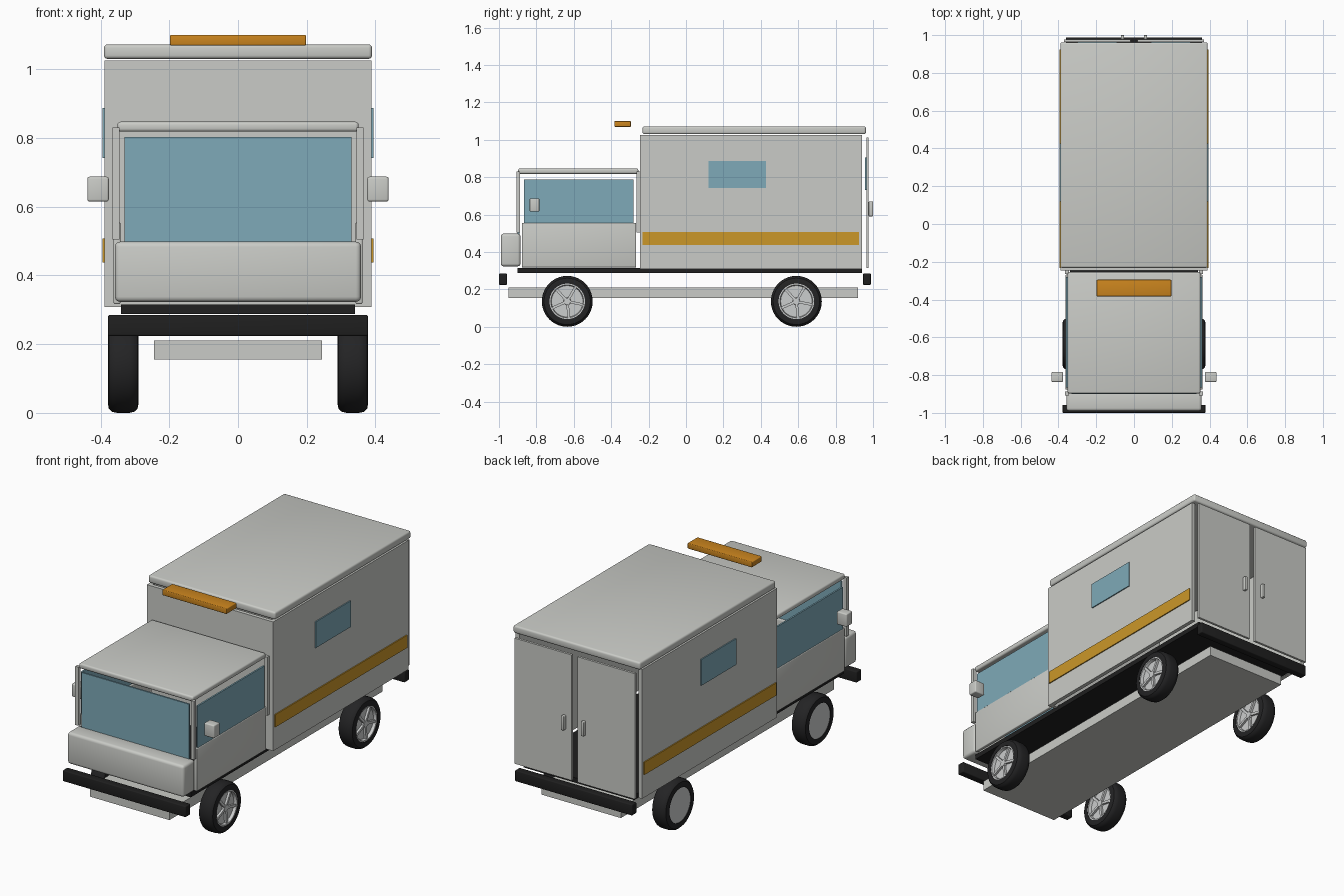
import bpy, bmesh, math
from mathutils import Matrix, Vector

if "Cube" in bpy.data.objects:
    bpy.data.objects.remove(bpy.data.objects["Cube"])


def mat(name, rgb):
    m = bpy.data.materials.new(name)
    m.diffuse_color = (*rgb, 1)
    m.use_nodes = True
    m.node_tree.nodes["Principled BSDF"].inputs["Base Color"].default_value = m.diffuse_color
    return m


BODY = mat("body_grey", (0.59, 0.60, 0.57))
GLASS = mat("glass_blue", (0.21, 0.40, 0.48))
STRIPE = mat("stripe_amber", (0.60, 0.31, 0.022))
LIGHT = mat("beacon_orange", (0.60, 0.235, 0.013))
BLACK = mat("trim_black", (0.014, 0.014, 0.014))
RUBBER = mat("tyre_black", (0.017, 0.017, 0.018))
RIM = mat("rim_silver", (0.60, 0.61, 0.61))


def finish(name, bm, m, smooth=False):
    bmesh.ops.recalc_face_normals(bm, faces=bm.faces)
    me = bpy.data.meshes.new(name)
    bm.to_mesh(me)
    bm.free()
    me.materials.append(m)
    ob = bpy.data.objects.new(name, me)
    bpy.context.collection.objects.link(ob)
    if smooth:
        bpy.ops.object.select_all(action='DESELECT')
        ob.select_set(True)
        bpy.context.view_layer.objects.active = ob
        bpy.ops.object.shade_smooth_by_angle(angle=math.radians(35))
    return ob


def box(name, x, y, z, m, bevel=0):
    """Box from (min, max) ranges, optionally with rounded edges."""
    bm = bmesh.new()
    bmesh.ops.create_cube(bm, size=1)
    for v in bm.verts:
        v.co = Vector([(a + b) / 2 + c * (b - a) for (a, b), c in zip((x, y, z), v.co)])
    if bevel:
        bmesh.ops.bevel(bm, geom=bm.edges[:], offset=bevel, segments=3,
                        profile=0.5, affect='EDGES')
    return finish(name, bm, m, bevel > 0)


def pair(name, x, y, z, m, bevel=0):
    """Same box on the right and left sides."""
    box("right_" + name, x, y, z, m, bevel)
    box("left_" + name, (-x[1], -x[0]), y, z, m, bevel)


def lathe(name, profile, centre, m, closed=True, steps=40):
    """Spin (x, radius) points around the wheel axle."""
    bm = bmesh.new()
    vs = [bm.verts.new((px, 0, r)) for px, r in profile]
    es = [bm.edges.new(e) for e in zip(vs, vs[1:])]
    if closed:
        es.append(bm.edges.new((vs[-1], vs[0])))
    bmesh.ops.spin(bm, geom=vs + es, cent=(0, 0, 0), axis=(1, 0, 0),
                   angle=math.tau, steps=steps, use_duplicate=False)
    bmesh.ops.remove_doubles(bm, verts=bm.verts[:], dist=1e-5)
    bmesh.ops.translate(bm, verts=bm.verts[:], vec=centre)
    return finish(name, bm, m, True)


# Chassis, floor and bumpers
box("chassis", (-0.244, 0.244), (-0.95, 0.92), (0.155, 0.21), BODY)
box("floor", (-0.34, 0.34), (-0.90, 0.94), (0.288, 0.315), BLACK)
box("front_bumper", (-0.378, 0.378), (-1.0, -0.957), (0.224, 0.285), BLACK, 0.005)
box("rear_bumper", (-0.36, 0.36), (0.947, 0.988), (0.224, 0.285), BLACK, 0.005)

# Cargo box
pair("box_wall", (0.366, 0.388), (-0.246, 0.94), (0.308, 1.025), BODY)
box("box_front_wall", (-0.366, 0.366), (-0.246, -0.225), (0.308, 1.025), BODY)
box("box_roof", (-0.39, 0.39), (-0.232, 0.962), (1.03, 1.072), BODY, 0.01)
pair("box_window", (0.387, 0.394), (0.12, 0.427), (0.742, 0.887), GLASS)
pair("stripe", (0.387, 0.394), (-0.232, 0.925), (0.437, 0.507), STRIPE)

# Rear doors with handles and inner glass
pair("rear_door", (0.018, 0.37), (0.964, 0.977), (0.315, 1.012), BODY)
pair("rear_door_glass", (0.09, 0.30), (0.957, 0.964), (0.73, 0.905), GLASS)
pair("door_handle", (0.052, 0.07), (0.977, 1.0), (0.59, 0.67), BODY, 0.004)

# Cab
box("cab_nose", (-0.358, 0.358), (-0.99, -0.885), (0.323, 0.498), BODY, 0.015)
box("cab_roof", (-0.351, 0.351), (-0.897, -0.255), (0.818, 0.847), BODY, 0.009)
box("windshield", (-0.33, 0.33), (-0.9, -0.891), (0.49, 0.802), GLASS)
pair("cab_door", (0.342, 0.362), (-0.877, -0.267), (0.317, 0.555), BODY, 0.004)
pair("cab_window", (0.35, 0.359), (-0.866, -0.28), (0.55, 0.787), GLASS)
pair("front_pillar", (0.345, 0.365), (-0.907, -0.888), (0.505, 0.83), BODY)
pair("rear_pillar", (0.345, 0.365), (-0.264, -0.246), (0.505, 0.83), BODY)
pair("mirror", (0.376, 0.438), (-0.836, -0.784), (0.615, 0.687), BODY, 0.006)

# Light bar
box("light_bar", (-0.198, 0.198), (-0.383, -0.295), (1.069, 1.1), LIGHT, 0.004)

# Wheels: the spoked face points to +x on every wheel
W, R = 0.044, 0.136
tyre = [(-W, 0.095), (-W, 0.112), (-W * 0.95, 0.124), (-W * 0.72, 0.133), (-W * 0.4, R),
        (W * 0.4, R), (W * 0.72, 0.133), (W * 0.95, 0.124), (W, 0.112), (W, 0.095)]
rim = [(-W + 0.004, 0), (-W + 0.004, 0.096), (W - 0.002, 0.096), (W - 0.002, 0.088),
       (W - 0.018, 0.084), (W - 0.018, 0)]
hub = [(W - 0.018, 0.02), (W - 0.004, 0.018), (W - 0.004, 0)]
for end, y in (("front", -0.635), ("rear", 0.59)):
    for side, x in (("right", 0.334), ("left", -0.334)):
        c = Vector((x, y, 0.136))
        n = f"{end}_{side}_"
        lathe(n + "tyre", tyre, c, RUBBER)
        lathe(n + "rim", rim, c, RIM, closed=False)
        lathe(n + "hub", hub, c, RIM, closed=False, steps=20)
        bm = bmesh.new()
        for i in range(5):
            a = math.radians(60 + 72 * i)
            mx = (Matrix.Translation(c) @ Matrix.Rotation(a, 4, 'X')
                  @ Matrix.Translation((W - 0.013, 0.05, 0))
                  @ Matrix.Diagonal((0.014, 0.08, 0.014, 1)))
            bmesh.ops.create_cube(bm, size=1, matrix=mx)
        finish(n + "spokes", bm, RIM)
